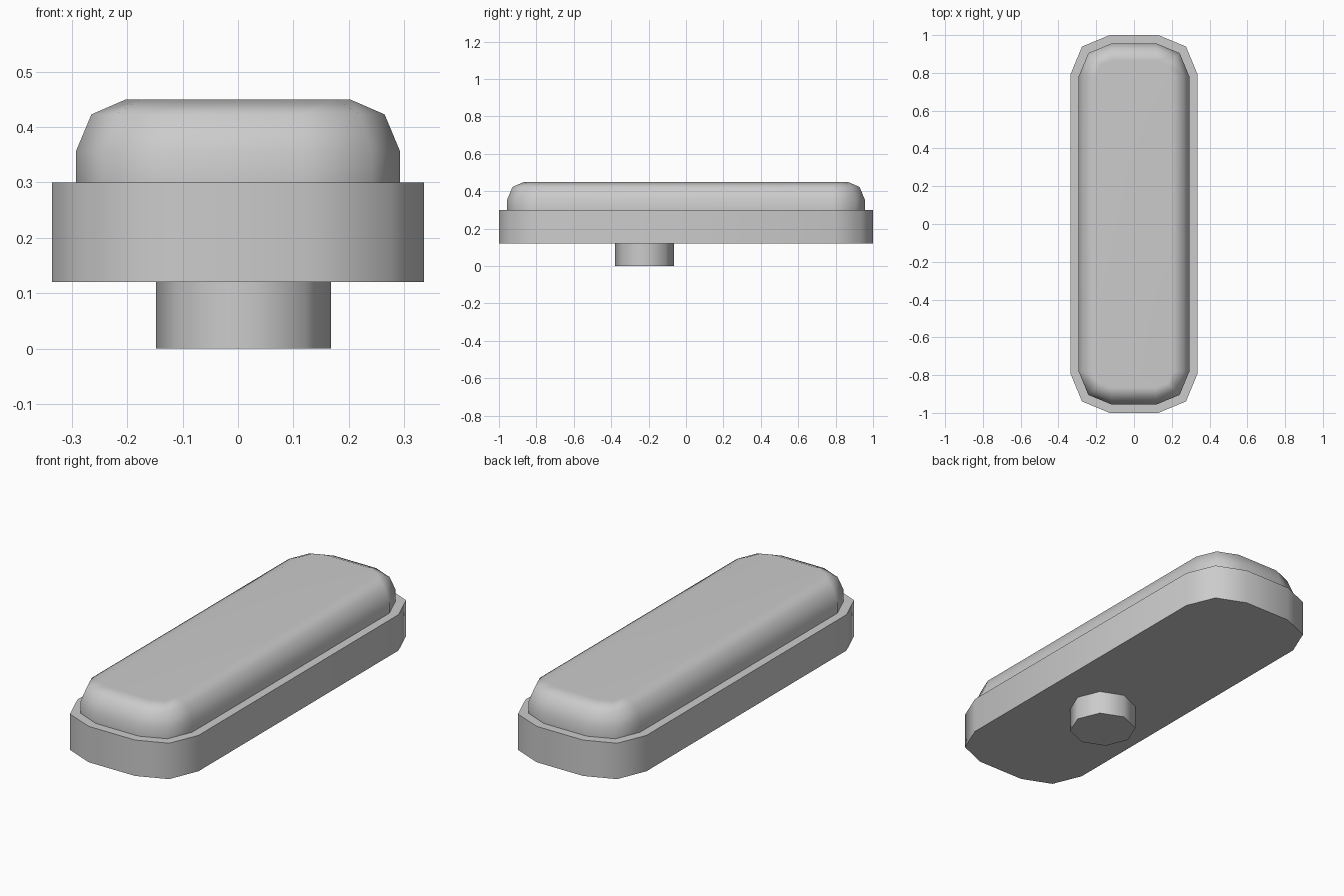
import bpy
import bmesh
import math

start_cube = bpy.data.objects.get("Cube")
if start_cube:
    bpy.data.objects.remove(start_cube, do_unlink=True)

grey = bpy.data.materials.new("plain grey")
grey.use_nodes = True
colour = (0.6, 0.6, 0.6, 1)
grey.diffuse_color = colour
grey.node_tree.nodes["Principled BSDF"].inputs["Base Color"].default_value = colour


def rounded_outline(half_x, half_y, radius, steps=2):
    """Rectangle outline with each corner turned in a few steps."""
    points = []
    for corner, (sx, sy) in enumerate([(1, 1), (-1, 1), (-1, -1), (1, -1)]):
        for i in range(steps + 1):
            angle = math.pi / 2 * (corner + i / steps)
            points.append((sx * (half_x - radius) + radius * math.cos(angle),
                           sy * (half_y - radius) + radius * math.sin(angle)))
    return points


def loft(name, layers):
    """Closed solid through stacked outlines, given as (outline, height)."""
    bm = bmesh.new()
    rings = [[bm.verts.new((x, y, z)) for x, y in outline] for outline, z in layers]
    for low, high in zip(rings, rings[1:]):
        for i in range(len(low)):
            j = (i + 1) % len(low)
            bm.faces.new((low[i], low[j], high[j], high[i]))
    bm.faces.new(rings[0][::-1])
    bm.faces.new(rings[-1])
    mesh = bpy.data.meshes.new(name)
    bm.to_mesh(mesh)
    bm.free()
    mesh.materials.append(grey)
    obj = bpy.data.objects.new(name, mesh)
    bpy.context.collection.objects.link(obj)
    bpy.ops.object.select_all(action='DESELECT')
    obj.select_set(True)
    bpy.context.view_layer.objects.active = obj
    bpy.ops.object.shade_smooth_by_angle(angle=math.radians(60))
    return obj


# Straight-sided base
base_outline = rounded_outline(0.336, 1.0, 0.207)
loft("base", [(base_outline, 0.12), (base_outline, 0.30)])

# Cap with a rounded upper edge, as (inset, height) steps
cap_profile = [(0, 0.30), (0, 0.356), (0.028, 0.423), (0.09, 0.45)]
cap = loft("cap", [(rounded_outline(0.293 - inset, 0.956 - inset, 0.175 - inset), z)
                   for inset, z in cap_profile])
flat_top = cap.modifiers.new("flat top shading", 'WEIGHTED_NORMAL')
flat_top.keep_sharp = True

# Eight-sided peg underneath, set off centre
peg_outline = [(0.01 + 0.158 * math.cos(i * math.pi / 4),
                -0.222 + 0.158 * math.sin(i * math.pi / 4)) for i in range(8)]
loft("peg", [(peg_outline, 0), (peg_outline, 0.12)])
